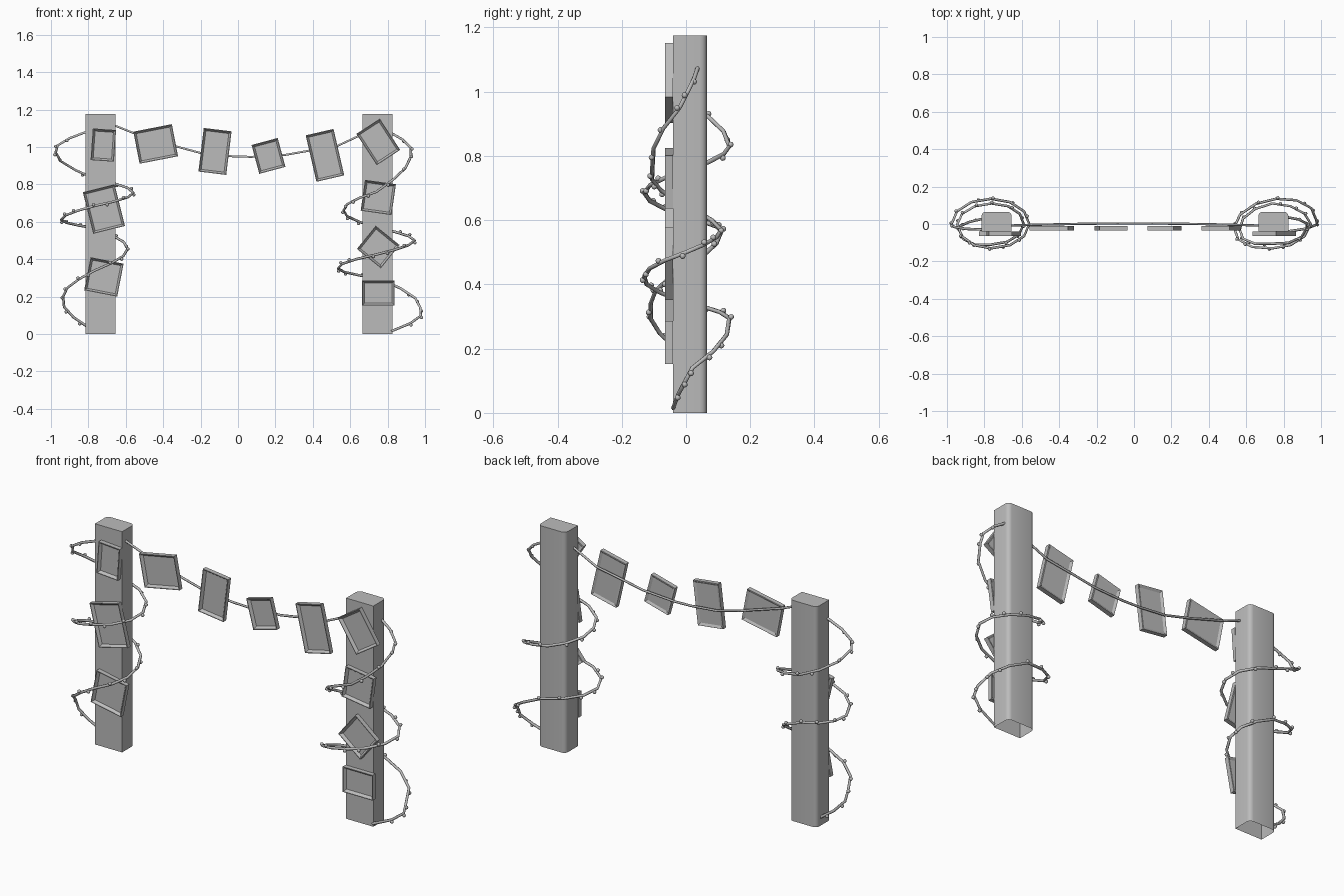
import bpy, bmesh, random
from math import sin, cos, pi, radians
from mathutils import Vector, Matrix

random.seed(4)
cube = bpy.data.objects.get("Cube")
if cube:
    bpy.data.objects.remove(cube)

# Single plain grey
grey = bpy.data.materials.new("grey")
grey.use_nodes = True
colour = (0.5, 0.5, 0.5, 1)
grey.diffuse_color = colour
grey.node_tree.nodes["Principled BSDF"].inputs["Base Color"].default_value = colour


def finish(name, bm, smooth=False):
    mesh = bpy.data.meshes.new(name)
    bmesh.ops.recalc_face_normals(bm, faces=bm.faces)
    bm.to_mesh(mesh)
    bm.free()
    mesh.materials.append(grey)
    if smooth:
        for poly in mesh.polygons:
            poly.use_smooth = True
    obj = bpy.data.objects.new(name, mesh)
    bpy.context.collection.objects.link(obj)
    return obj


def post(name, x):
    """Upright with rounded back corners and an open underside."""
    bm = bmesh.new()
    place = Matrix.Translation((x, 0.0125, 0.5875)) @ Matrix.Diagonal((0.16, 0.105, 1.175, 1))
    bmesh.ops.create_cube(bm, size=1, matrix=place)
    corners = [e for e in bm.edges if all(v.co.y > 0.03 for v in e.verts)
               and abs(e.verts[0].co.z - e.verts[1].co.z) > 1]
    bmesh.ops.bevel(bm, geom=corners, offset=0.022, segments=4, profile=0.5, affect='EDGES')
    floor = [f for f in bm.faces if f.calc_center_median().z < 0.01]
    bmesh.ops.delete(bm, geom=floor, context='FACES_ONLY')
    obj = finish(name, bm)
    bpy.ops.object.select_all(action='DESELECT')
    obj.select_set(True)
    bpy.context.view_layer.objects.active = obj
    bpy.ops.object.shade_smooth_by_angle(angle=radians(40))


def picture_frame(name, x, z, width, height, turn, back):
    """Shallow frame: sloped recess in front, small recess behind."""
    bm = bmesh.new()
    depth = 0.024
    bmesh.ops.create_cube(bm, size=1, matrix=Matrix.Diagonal((width, depth, height, 1)))
    bm.faces.ensure_lookup_table()
    front = min(bm.faces, key=lambda f: f.calc_center_median().y)
    rear = max(bm.faces, key=lambda f: f.calc_center_median().y)
    for face, sink in ((front, 0.014), (rear, 0.006)):
        bmesh.ops.inset_individual(bm, faces=[face], thickness=0.005)
        bmesh.ops.inset_individual(bm, faces=[face], thickness=0.014, depth=-sink)
    # a positive turn is anticlockwise seen from the front
    place = Matrix.Translation((x, back - depth / 2, z)) @ Matrix.Rotation(-radians(turn), 4, 'Y')
    bm.transform(place)
    finish(name, bm)


def wire(name, points, radius):
    curve = bpy.data.curves.new(name, 'CURVE')
    curve.dimensions = '3D'
    curve.bevel_depth = radius
    curve.bevel_resolution = 1
    curve.use_fill_caps = True
    spline = curve.splines.new('POLY')
    spline.points.add(len(points) - 1)
    for p, co in zip(spline.points, points):
        p.co = (*co, 1)
    curve.materials.append(grey)
    obj = bpy.data.objects.new(name, curve)
    bpy.context.collection.objects.link(obj)


def spiral(side, centre_x, stations):
    """Wire winding round a post; each pair of stations is a quarter turn."""
    axis = Vector((centre_x, 0, 0))
    points = []
    for a, b in zip(stations, stations[1:]):
        a, b = Vector(a) - axis, Vector(b) - axis
        for i in range(3):
            t = i / 3
            p = a * cos(t * pi / 2) + b * sin(t * pi / 2)
            p.z = a.z + (b.z - a.z) * t
            points.append(p + axis)
    points.append(Vector(stations[-1]))
    wire(side + "_spiral_wire", points, 0.007)
    # little buds along the wire
    bm = bmesh.new()
    for p, q in zip(points[1:], points[2:]):
        out = p - axis
        out.z = 0
        spot = p.lerp(q, random.random() * 0.5) + out.normalized() * 0.006
        spot.z += random.choice((-0.008, 0.008))
        bmesh.ops.create_uvsphere(bm, u_segments=8, v_segments=6, radius=0.009,
                                  matrix=Matrix.Translation(spot))
    finish(side + "_spiral_buds", bm, smooth=True)


# Posts
post("right_post", -0.735)
post("left_post", 0.745)

# Frames fixed to the posts: x, z, width, height, turn
post_frames = [
    (-0.72, 1.01, 0.125, 0.17, -4), (-0.717, 0.668, 0.175, 0.23, 14),
    (-0.717, 0.305, 0.18, 0.18, -11), (0.75, 1.027, 0.15, 0.2, 33),
    (0.75, 0.73, 0.167, 0.167, -8), (0.75, 0.465, 0.165, 0.16, -39),
    (0.75, 0.219, 0.175, 0.135, 0)]
for i, spec in enumerate(post_frames, 1):
    picture_frame(f"post_frame_{i}", *spec, back=-0.041)

# Frames hanging on the garland
hanging_frames = [
    (-0.44, 1.016, 0.21, 0.175, 11), (-0.123, 0.976, 0.15, 0.235, -7),
    (0.163, 0.952, 0.145, 0.16, 15), (0.465, 0.955, 0.153, 0.255, 13)]
for i, spec in enumerate(hanging_frames, 1):
    picture_frame(f"hanging_frame_{i}", *spec, back=-0.01)

# Garland wire slung between the posts
garland = [(-0.66, 1.115), (-0.56, 1.075), (-0.32, 1.0), (-0.19, 0.965), (-0.03, 0.95),
           (0.07, 0.947), (0.25, 0.957), (0.38, 0.98), (0.53, 1.005), (0.67, 1.07)]
wire("garland_wire", [(x, 0.003 - 0.025 * x * x, z) for x, z in garland], 0.006)

# Spirals
spiral("right", -0.765, [
    (-0.8, -0.03, 1.085), (-0.975, 0, 0.97), (-0.765, 0.135, 0.83), (-0.56, 0, 0.755),
    (-0.765, -0.13, 0.685), (-0.945, 0, 0.61), (-0.76, 0.11, 0.565), (-0.59, 0, 0.455),
    (-0.765, -0.11, 0.34), (-0.935, -0.03, 0.2), (-0.8, 0.03, 0.035)])
spiral("left", 0.755, [
    (0.8, 0.04, 1.085), (0.925, -0.02, 0.95), (0.74, -0.105, 0.76), (0.565, -0.03, 0.66),
    (0.74, 0.11, 0.57), (0.945, 0, 0.5), (0.74, -0.13, 0.425), (0.535, -0.02, 0.35),
    (0.76, 0.135, 0.295), (0.975, 0.02, 0.14), (0.82, -0.04, 0.015)])
